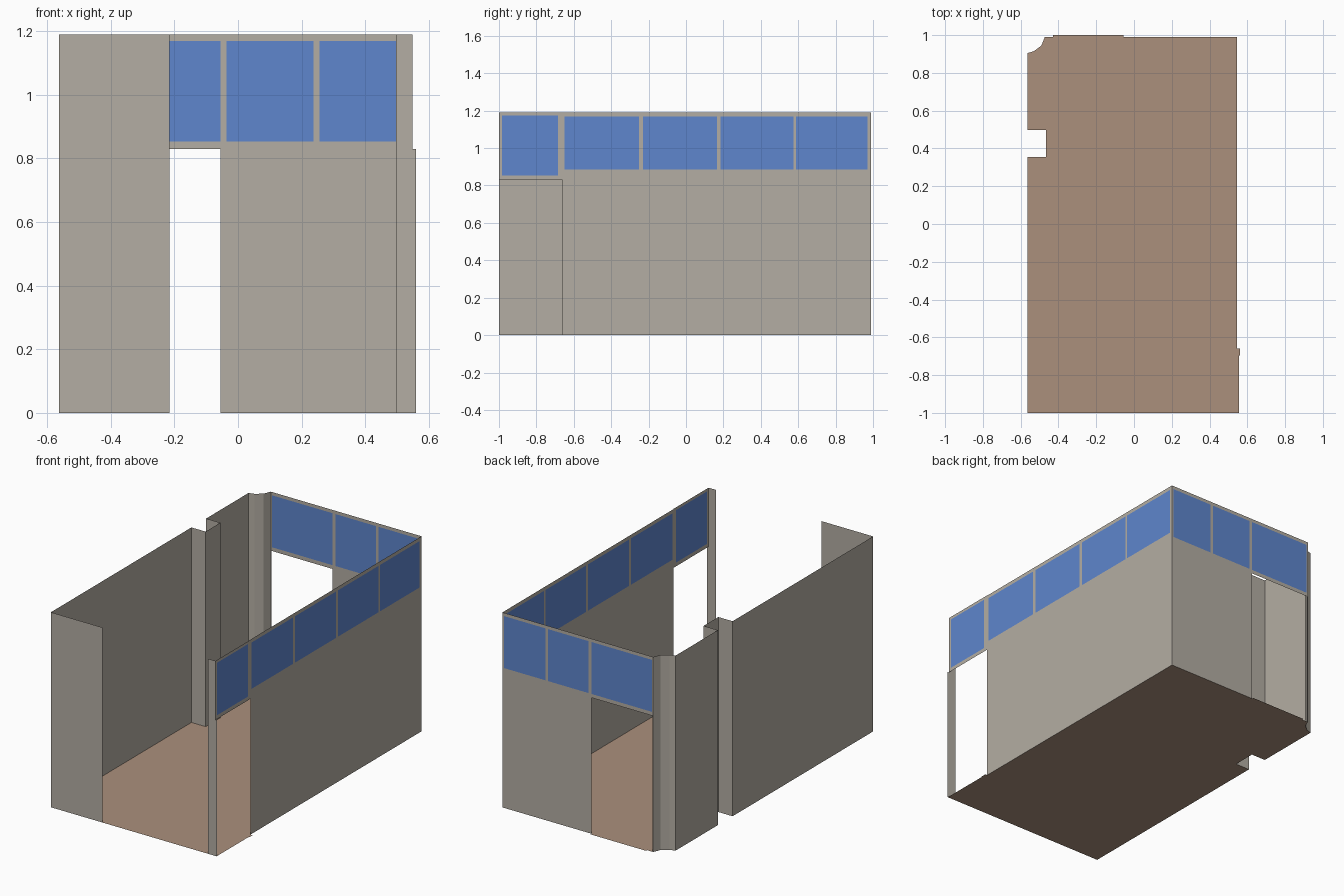
import bpy
import bmesh

if "Cube" in bpy.data.objects:
    bpy.data.objects.remove(bpy.data.objects["Cube"])

TOP = 1.19    # wall height
HEAD = 0.83   # height of the door openings


def material(name, rgb):
    m = bpy.data.materials.new(name)
    m.diffuse_color = (*rgb, 1)
    m.use_nodes = True
    m.node_tree.nodes["Principled BSDF"].inputs["Base Color"].default_value = m.diffuse_color
    return m


WALL = material("warm_grey_wall", (0.455, 0.42, 0.367))
GLASS = material("blue_glass", (0.112, 0.237, 0.61))
FLOOR = material("tan_floor", (0.41, 0.28, 0.203))


def finish(name, bm, mats):
    me = bpy.data.meshes.new(name)
    bm.to_mesh(me)
    bm.free()
    for m in mats:
        me.materials.append(m)
    ob = bpy.data.objects.new(name, me)
    bpy.context.collection.objects.link(ob)
    return ob


def wall_strip(name, path, z0=0.0, z1=TOP):
    """Sheet wall raised from a plan path."""
    bm = bmesh.new()
    low = [bm.verts.new((x, y, z0)) for x, y in path]
    high = [bm.verts.new((x, y, z1)) for x, y in path]
    for i in range(len(path) - 1):
        bm.faces.new((low[i], low[i + 1], high[i + 1], high[i]))
    return finish(name, bm, [WALL])


def window_wall(name, place, u0, u1, panes, zb, zt, door=None, z0=0.0, flip=False):
    """Sheet wall cut into cells: panes become glass, the doorway stays open."""
    us = {u0, u1} | {u for p in panes for u in p} | set(door or ())
    us = sorted(us)
    zs = sorted({z0, zb, zt, TOP} | ({HEAD} if door else set()))
    bm = bmesh.new()
    grid = [[bm.verts.new(place(u, z)) for z in zs] for u in us]
    for i in range(len(us) - 1):
        for j in range(len(zs) - 1):
            u, z = (us[i] + us[i + 1]) / 2, (zs[j] + zs[j + 1]) / 2
            if door and door[0] < u < door[1] and z < HEAD:
                continue
            f = bm.faces.new((grid[i][j], grid[i + 1][j],
                              grid[i + 1][j + 1], grid[i][j + 1]))
            f.material_index = int(zb < z < zt and any(a < u < b for a, b in panes))
            if flip:
                f.normal_flip()
    loose = [v for v in bm.verts if not v.link_faces]
    bmesh.ops.delete(bm, geom=loose, context='VERTS')
    return finish(name, bm, [WALL, GLASS])


# Left side with its recess and the rounded back corner
left = [(-0.563, -1), (-0.563, 0.355), (-0.467, 0.355), (-0.467, 0.497),
        (-0.563, 0.497), (-0.563, 0.905), (-0.53, 0.915), (-0.49, 0.945),
        (-0.472, 0.99)]

# Floor
outline = left + [(-0.43, 0.99), (-0.43, 1.0), (-0.055, 1.0), (-0.055, 0.99),
                  (0.546, 0.99), (0.546, -0.66), (0.56, -0.66), (0.56, -0.695),
                  (0.556, -0.695), (0.556, -1)]
bm = bmesh.new()
face = bm.faces.new([bm.verts.new((x, y, 0)) for x, y in outline])
face.normal_update()
if face.normal.z < 0:
    face.normal_flip()
bmesh.ops.triangulate(bm, faces=[face])
finish("floor", bm, [FLOOR])

# Solid walls: front left return plus the whole left side
wall_strip("left_wall", [(-0.215, -1)] + left)

# Front right corner post, slightly wider below the door head
wall_strip("corner_post_lower", [(0.56, -1), (0.497, -1)], 0, HEAD)
wall_strip("corner_post_upper", [(0.549, -1), (0.497, -1)], HEAD, TOP)

# Right wall with four windows
window_wall("right_wall", lambda u, z: (0.546, u, z), -0.66, 0.99,
            [(-0.65, -0.25), (-0.23, 0.165), (0.185, 0.575), (0.587, 0.97)],
            0.885, 1.168)

# Window panel above the side opening
window_wall("side_opening_panel", lambda u, z: (0.548, u, z), -1, -0.66,
            [(-0.983, -0.685)], 0.853, 1.173, z0=HEAD)

# Back wall with three windows and a doorway
window_wall("back_wall", lambda u, z: (u, 0.99, z), -0.472, 0.546,
            [(-0.462, -0.055), (-0.036, 0.238), (0.256, 0.536)],
            0.853, 1.17, door=(-0.466, -0.055), flip=True)
